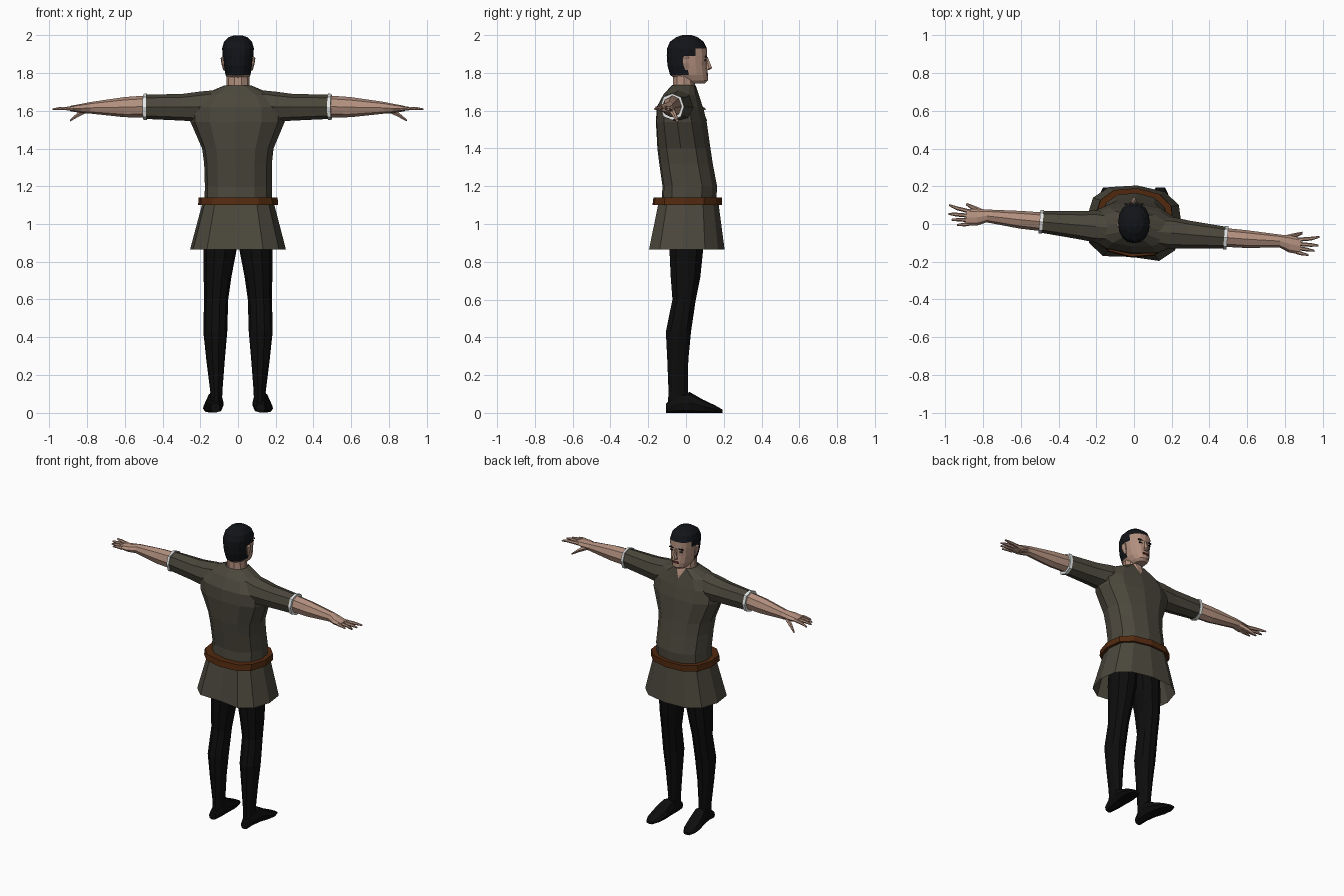
import bpy, bmesh
from math import cos, sin, pi, radians
from mathutils import Matrix

cube = bpy.data.objects.get("Cube")
if cube:
    bpy.data.objects.remove(cube)


def material(name, rgb):
    m = bpy.data.materials.new(name)
    m.use_nodes = True
    m.diffuse_color = (*rgb, 1)
    bsdf = m.node_tree.nodes["Principled BSDF"]
    bsdf.inputs["Base Color"].default_value = (*rgb, 1)
    bsdf.inputs["Roughness"].default_value = 0.9
    return m


OLIVE = material("olive cloth", (0.07, 0.063, 0.045))
SKIN = material("skin", (0.45, 0.28, 0.21))
BLACK = material("black hose", (0.004, 0.004, 0.004))
HAIR = material("dark hair", (0.006, 0.007, 0.009))
BROWN = material("brown leather", (0.085, 0.023, 0.005))
WHITE = material("white trim", (0.8, 0.82, 0.82))
LIPS = material("dark lips", (0.12, 0.03, 0.025))

TWIST = Matrix.Rotation(radians(-4.9), 4, "Z")


def signed_pow(v, e):
    return (1 if v >= 0 else -1) * abs(v) ** e


def loft(bm, axis, rings, n=8, power=2.0, caps=True, side=1):
    """Skin rings (position, u min, u max, v min, v max) laid across an axis."""
    loops = []
    for t, u0, u1, v0, v1 in rings:
        loop = []
        for i in range(n):
            a = 2 * pi * i / n
            u = (u0 + u1) / 2 + (u1 - u0) / 2 * signed_pow(cos(a), 2 / power)
            v = (v0 + v1) / 2 + (v1 - v0) / 2 * signed_pow(sin(a), 2 / power)
            x, y, z = {"x": (t, u, v), "y": (u, t, v), "z": (u, v, t)}[axis]
            loop.append(bm.verts.new((x * side, y, z)))
        loops.append(loop)
    for a, b in zip(loops, loops[1:]):
        for i in range(n):
            j = (i + 1) % n
            bm.faces.new((a[i], a[j], b[j], b[i]))
    if caps:
        bm.faces.new(loops[0])
        bm.faces.new(loops[-1])


def body_rings(rows):
    """Rows of (z, back, front, half width)."""
    return [(z, -w, w, back, front) for z, back, front, w in rows]


def box(bm, centre, size):
    x, y, z = centre
    bmesh.ops.create_cube(bm, size=1, matrix=Matrix.Translation((x, y, z)) @ Matrix.Diagonal((*size, 1)))


def finish(name, bm, mats, twist=False):
    bmesh.ops.recalc_face_normals(bm, faces=bm.faces)
    if twist:
        bm.transform(TWIST)
    mesh = bpy.data.meshes.new(name)
    bm.to_mesh(mesh)
    bm.free()
    for m in mats:
        mesh.materials.append(m)
    ob = bpy.data.objects.new(name, mesh)
    bpy.context.collection.objects.link(ob)
    return ob


# Tunic body with a V neck at the chest
bm = bmesh.new()
loft(bm, "z", body_rings([
    (1.1, -.13, .16, .18), (1.2, -.125, .165, .178), (1.32, -.142, .142, .18),
    (1.4, -.152, .13, .19), (1.54, -.16, .11, .25), (1.62, -.155, .09, .25),
    (1.685, -.12, .07, .19), (1.735, -.075, .055, .07)]), n=12, power=2.3, caps=False)
for v in bm.verts:
    if abs(v.co.x) < .01 and v.co.y > 0 and v.co.z > 1.65:
        v.co.z -= .07
        v.co.y += .02
finish("tunic_body", bm, [OLIVE], True)

# Tunic skirt with a pleat at the spine
bm = bmesh.new()
loft(bm, "z", body_rings([(1.13, -.15, .17, .185), (.865, -.205, .205, .255)]),
     n=12, power=2.6, caps=False)
for v in bm.verts:
    if abs(v.co.x) < .01 and v.co.y < 0:
        v.co.y += .03
finish("tunic_skirt", bm, [OLIVE], True)

# Belt
bm = bmesh.new()
loft(bm, "z", body_rings([(1.103, -.14, .15, .17), (1.1, -.178, .19, .213),
                          (1.14, -.173, .19, .21), (1.138, -.12, .15, .17)]),
     n=12, power=2.5, caps=False)
finish("belt", bm, [BROWN], True)

for side, label in ((1, "left"), (-1, "right")):
    # Sleeve
    bm = bmesh.new()
    loft(bm, "x", [(.06, -.1, .04, 1.6, 1.715), (.2, -.115, .055, 1.54, 1.702),
                   (.29, -.105, .043, 1.548, 1.69), (.49, -.088, .027, 1.557, 1.685)],
         power=2.3, side=side)
    finish(label + "_sleeve", bm, [OLIVE], True)

    # Cuff trim
    bm = bmesh.new()
    loft(bm, "x", [(.482, -.093, .032, 1.55, 1.692), (.5, -.093, .032, 1.55, 1.69)],
         power=2.3, side=side)
    finish(label + "_cuff", bm, [WHITE], True)

    # Forearm and palm
    bm = bmesh.new()
    loft(bm, "x", [(.47, -.08, .02, 1.565, 1.682), (.6, -.076, .018, 1.566, 1.673),
                   (.78, -.058, .01, 1.585, 1.647), (.83, -.08, .01, 1.588, 1.637),
                   (.89, -.085, .002, 1.598, 1.626)], side=side)
    # Fingers
    for y0, y1, tip in ((-.074, -.085, .935), (-.053, -.06, .965), (-.031, -.03, .985), (-.009, .016, .985)):
        ym = (y0 + y1) / 2
        loft(bm, "x", [(.87, y0 - .011, y0 + .011, 1.6, 1.624),
                       (tip - .04, ym - .01, ym + .01, 1.603, 1.622),
                       (tip, y1 - .005, y1 + .005, 1.603, 1.613)], n=6, side=side)
    # Thumb
    loft(bm, "x", [(.8, -.03, .008, 1.59, 1.625), (.85, -.005, .024, 1.567, 1.596),
                   (.895, .022, .036, 1.543, 1.555)], n=6, side=side)
    finish(label + "_forearm_and_hand", bm, [SKIN], True)

    # Leg
    bm = bmesh.new()
    loft(bm, "z", [(1.08, 0, .17, -.09, .1), (.86, .008, .184, -.092, .095),
                   (.72, .035, .182, -.085, .08), (.6, .052, .18, -.075, .055),
                   (.43, .057, .184, -.11, .03), (.28, .07, .168, -.102, .015),
                   (.11, .083, .147, -.095, .012), (.03, .085, .15, -.1, .02)],
         n=10, side=side)
    finish(label + "_leg", bm, [BLACK], False)

    # Shoe
    bm = bmesh.new()
    loft(bm, "y", [(-.105, .095, .145, 0, .05), (-.05, .08, .152, 0, .1),
                   (.02, .077, .165, 0, .11), (.09, .078, .183, 0, .07),
                   (.15, .09, .185, 0, .042), (.193, .115, .165, 0, .018)],
         power=2.6, side=side)
    finish(label + "_shoe", bm, [BLACK], False)

    # Ear
    bm = bmesh.new()
    loft(bm, "z", [(1.815, .065, .078, -.005, .015), (1.85, .07, .088, -.02, .02),
                   (1.88, .07, .092, -.022, .018), (1.89, .07, .082, -.01, .01)],
         n=6, side=side)
    finish(label + "_ear", bm, [SKIN])

    # Eyebrow and eye plates
    bm = bmesh.new()
    box(bm, (.033 * side, .104, 1.885), (.036, .009, .007))
    box(bm, (.033 * side, .103, 1.867), (.022, .008, .007))
    finish(label + "_brow_and_eye", bm, [HAIR])

# Neck and upper chest
bm = bmesh.new()
loft(bm, "z", body_rings([(1.6, -.08, .085, .09), (1.69, -.08, .068, .07),
                          (1.73, -.072, .052, .062), (1.79, -.07, .045, .06)]), n=10)
finish("neck", bm, [SKIN])

# Head, with the hair coloured by height and depth
bm = bmesh.new()
loft(bm, "z", body_rings([
    (1.745, -.01, .1, .035), (1.76, -.045, .116, .05), (1.79, -.085, .115, .066),
    (1.84, -.098, .11, .076), (1.89, -.102, .112, .081), (1.93, -.1, .11, .084),
    (1.965, -.085, .093, .075), (1.99, -.05, .06, .05), (2.0, -.02, .03, .02)]),
    n=16, power=2.3)
for f in bm.faces:
    c = f.calc_center_median()
    f.material_index = int(c.z > 1.935 or (c.z > 1.795 and c.y < .0) or (c.z > 1.89 and c.y < .065))
finish("head", bm, [SKIN, HAIR])

# Nose
bm = bmesh.new()
loft(bm, "z", [(1.815, -.014, .014, .1, .122), (1.825, -.016, .016, .1, .142),
               (1.85, -.01, .01, .1, .13), (1.885, -.007, .007, .1, .116)], n=6)
finish("nose", bm, [SKIN])

# Mouth
bm = bmesh.new()
box(bm, (0, .113, 1.793), (.042, .009, .012))
finish("mouth", bm, [LIPS])
